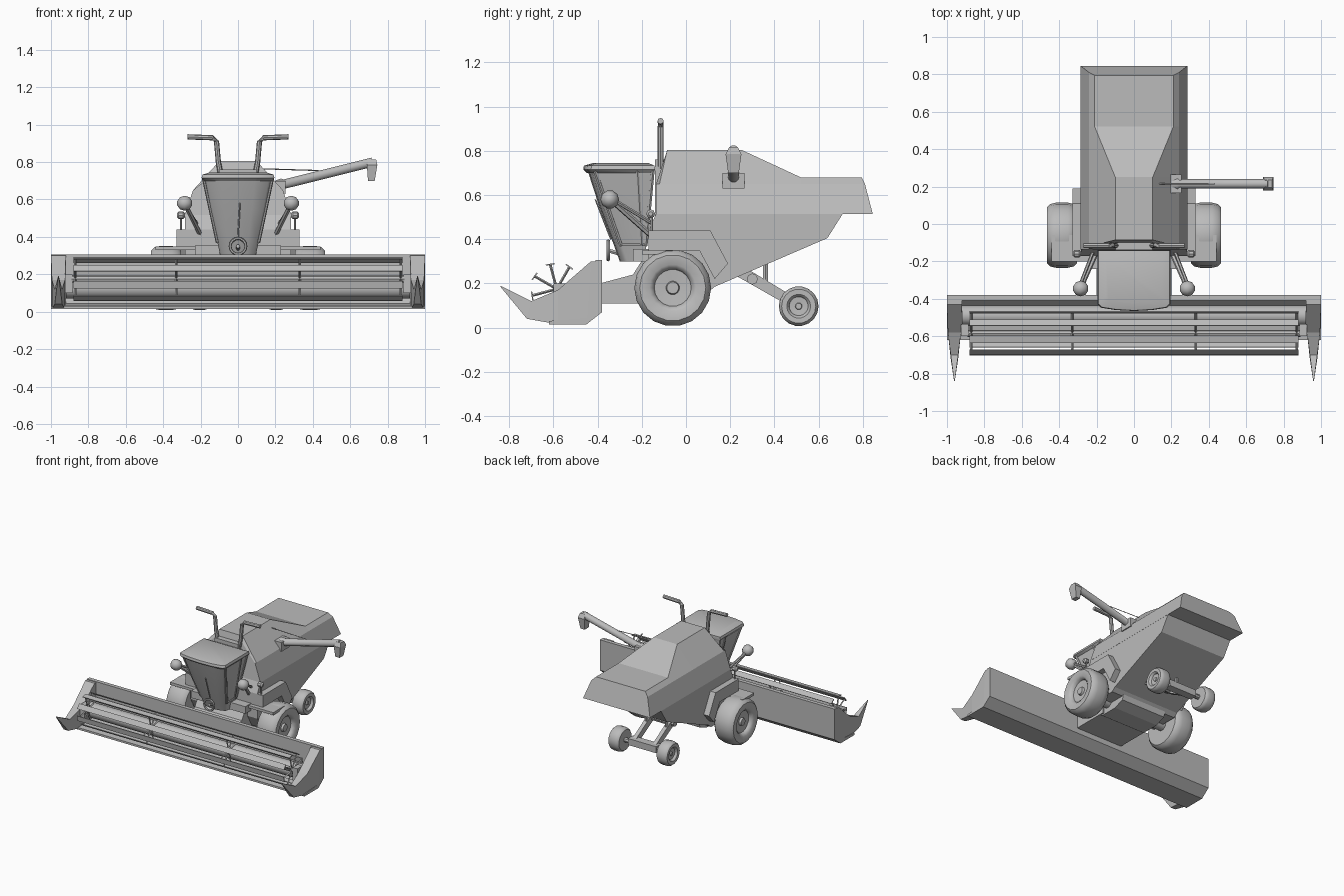
import bpy, bmesh, math
from mathutils import Vector

if "Cube" in bpy.data.objects:
    bpy.data.objects.remove(bpy.data.objects["Cube"])

grey = bpy.data.materials.new("machine grey")
grey.diffuse_color = (0.5, 0.5, 0.5, 1)
grey.use_nodes = True
grey.node_tree.nodes["Principled BSDF"].inputs["Base Color"].default_value = grey.diffuse_color


def make(name, verts, faces, smooth=False):
    me = bpy.data.meshes.new(name)
    me.from_pydata([tuple(v) for v in verts], [], faces)
    bm = bmesh.new()
    bm.from_mesh(me)
    bmesh.ops.remove_doubles(bm, verts=bm.verts, dist=1e-5)
    bmesh.ops.recalc_face_normals(bm, faces=bm.faces)
    bm.to_mesh(me)
    bm.free()
    me.materials.append(grey)
    ob = bpy.data.objects.new(name, me)
    bpy.context.collection.objects.link(ob)
    if smooth:
        bpy.ops.object.select_all(action='DESELECT')
        ob.select_set(True)
        bpy.context.view_layer.objects.active = ob
        bpy.ops.object.shade_smooth_by_angle(angle=math.radians(40))
    return ob


def loft(name, rings, smooth=False, caps=True, closed=False):
    """Skin a list of equal-length point rings."""
    n, m = len(rings[0]), len(rings)
    verts = [p for r in rings for p in r]
    faces = [(i * n + j, i * n + (j + 1) % n, (i + 1) % m * n + (j + 1) % n, (i + 1) % m * n + j)
             for i in range(m if closed else m - 1) for j in range(n)]
    if caps and not closed:
        faces += [tuple(range(n)), tuple(range((m - 1) * n, m * n))]
    return make(name, verts, faces, smooth)


def slab(name, profile, x0, x1):
    """Extrude a (y, z) profile along x."""
    return loft(name, [[(x, y, z) for y, z in profile] for x in (x0, x1)])


def box(name, x0, x1, y0, y1, z0, z1):
    return slab(name, [(y0, z0), (y1, z0), (y1, z1), (y0, z1)], x0, x1)


def tube(name, path, radii, sides=8):
    """Sweep a circle along a path of points."""
    pts = [Vector(p) for p in path]
    if not isinstance(radii, (list, tuple)):
        radii = [radii] * len(pts)
    rings = []
    for i, p in enumerate(pts):
        d = (pts[min(i + 1, len(pts) - 1)] - pts[max(i - 1, 0)]).normalized()
        up = Vector((0, 0, 1)) if abs(d.z) < 0.8 else Vector((0, 1, 0))
        u = d.cross(up).normalized()
        w = d.cross(u)
        rings.append([p + radii[i] * (u * math.cos(a) + w * math.sin(a))
                      for a in (2 * math.pi * k / sides for k in range(sides))])
    return loft(name, rings, sides > 4)


def lathe(name, profile, cx, cy, cz, seg=18):
    """Revolve an (x, radius) profile about an axis along x."""
    return loft(name, [[(cx + x, cy + r * math.cos(a), cz + r * math.sin(a))
                        for a in (2 * math.pi * k / seg for k in range(seg))]
                       for x, r in profile], True)


def wheel(name, s, cx, cy, cz, r, w, hub):
    prof = [(-w, hub), (-w, r * .86), (-w * .78, r * .96), (-w * .4, r), (w * .4, r), (w * .78, r * .96),
            (w, r * .86), (w * .98, hub * 1.2), (w * .8, hub), (w * .6, hub * .95), (w * .55, hub * .35),
            (w * .75, hub * .3)]
    lathe(name, [(x * s, q) for x, q in prof], s * cx, cy, cz)


# --- Grain tank and rear hood: half sections (x, y, z) from sill to roof
def hood_ring(y_low, y_mid, y_top, xt, zt):
    half = [(.285, y_low, .515), (.24, y_mid, .65), (xt, y_top, zt)]
    return half + [(-x, y, z) for x, y, z in reversed(half)]


loft("rear_hood", [hood_ring(-.135, -.135, -.095, .10, .76), hood_ring(-.12, -.12, -.085, .10, .805),
                   hood_ring(.25, .25, .25, .10, .805), hood_ring(.52, .52, .52, .21, .68),
                   hood_ring(.845, .81, .795, .21, .68)])
# --- Lower hull with sloping belly
slab("lower_hull", [(-.135, .516), (-.17, .44), (-.17, .25), (-.12, .16), (.10, .16), (.13, .185),
                    (.64, .405), (.71, .516)], -.284, .284)
slab("belly_drum", [(-.2, .2), (-.17, .13), (-.12, .1), (.02, .1), (.1, .13), (.12, .2)], -.19, .19)
slab("tank_front", [(-.14, .44), (-.14, .76), (-.10, .76), (-.10, .44)], -.10, .10)

# --- Feeder throat between header and body
slab("feeder_house", [(-.39, .11), (-.39, .20), (-.24, .24), (-.17, .35), (-.1, .35), (-.1, .11)], -.20, .20)
box("cab_platform", -.23, .23, -.24, -.14, .30, .355)
tube("front_axle", [(-.38, -.06, .18), (.38, -.06, .18)], .045, 10)

for s, side in ((1, "right"), (-1, "left")):
    # --- Wheels and wheel covers
    wheel(side + "_front_wheel", s, .385, -.06, .18, .174, .08, .088)
    wheel(side + "_rear_wheel", s, .205, .51, .097, .09, .045, .045)
    slab(side + "_wheel_cover", [(-.17, .35), (-.17, .44), (.11, .44), (.19, .29), (.13, .22), (.06, .35)],
         s * .28, s * .33)
    box(side + "_step", s * .20, s * .44, -.2, -.06, .33, .35)
    # --- Rear axle struts
    slab(side + "_rear_strut", [(.20, .25), (.27, .27), (.52, .12), (.49, .085)], s * .07, s * .10)
    tube(side + "_rear_post", [(s * .085, .36, .18), (s * .085, .36, .32)], .012, 6)
    # --- Exhaust pipe
    tube(side + "_exhaust", [(s * .09, -.115, .72), (s * .105, -.115, .80), (s * .115, -.115, .91),
                             (s * .135, -.115, .93), (s * .27, -.115, .935)], .014)
    # --- Side lamp on twin arms, and small marker lamp
    tube(side + "_lamp_arm", [(s * .20, -.15, .41), (s * .28, -.33, .57)], .013, 6)
    tube(side + "_lamp_brace", [(s * .22, -.15, .47), (s * .29, -.33, .58)], .009, 6)
    lathe(side + "_lamp", [(-.04, .012), (-.025, .034), (0, .042), (.025, .034), (.04, .012)],
          s * .285, -.345, .58, 10)
    tube(side + "_marker_post", [(s * .305, -.155, .44), (s * .305, -.155, .50)], .006, 6)
    lathe(side + "_marker_lamp", [(-.022, .01), (-.012, .02), (.012, .02), (.022, .01)], s * .305, -.16, .515, 8)

    # --- Header end: solid panel that narrows into a pointed divider
    prof_top = [(-.40, .30), (-.43, .30), (-.58, .17), (-.70, .12), (-.84, .19)]
    prof_low = [(-.40, .07), (-.45, .015), (-.58, .015), (-.72, .04), (-.84, .185)]
    widths = [(.92, 1), (.92, 1), (.925, .995), (.94, .98), (.958, .962)]
    loft(side + "_crop_divider", [[(s * a, *t), (s * b, *t), (s * b, *l), (s * a, *l)]
                                  for t, l, (a, b) in zip(prof_top, prof_low, widths)])
    box(side + "_reel_mount", s * .885, s * .925, -.60, -.535, .10, .20)
    # --- Reel end spokes
    for x in (.87, .33):
        for k in range(8):
            a = math.radians(15 + 45 * k)
            tube(side + "_reel_spoke", [(s * x, -.585, .175),
                 (s * x, -.585 + .115 * math.cos(a), .175 + .115 * math.sin(a))], .006, 4)

# --- Header trough: back wall and floor
slab("header_trough", [(-.38, .305), (-.41, .305), (-.41, .09), (-.45, .045), (-.62, .03), (-.62, .015),
                       (-.45, .015), (-.38, .07)], -1, 1)
tube("header_auger", [(-.92, -.49, .125), (.92, -.49, .125)], .055, 12)
# --- Reel shaft and bats
tube("reel_shaft", [(-.89, -.585, .175), (.89, -.585, .175)], .018, 8)
for k in range(8):
    a = math.radians(15 + 45 * k)
    prof = [(-.585 + r * math.cos(a + d), .175 + r * math.sin(a + d))
            for r, d in ((.118, -.17), (.122, .17), (.116, .17), (.112, -.17))]
    slab("reel_bat", prof, -.88, .88)


# --- Cab: tapering shell with bowed windscreen
def cab_ring(w, front, back, z, bow=.025):
    half = [(w, back), (w, front + bow + .01), (w * .9, front + bow * .7), (w * .5, front + bow * .2)]
    pts = half + [(0, front)] + [(-x, y) for x, y in reversed(half)]
    return [(x, y, z) for x, y in pts]


loft("cab_shell", [cab_ring(.095, -.30, -.19, .30), cab_ring(.11, -.325, -.18, .37),
                   cab_ring(.148, -.39, -.165, .54), cab_ring(.182, -.445, -.148, .71)], True)
loft("cab_roof", [cab_ring(.182, -.45, -.145, .70), cab_ring(.195, -.465, -.14, .715),
                  cab_ring(.19, -.462, -.142, .733), cab_ring(.15, -.42, -.17, .745)], True)
# --- Window frames
for s in (1, -1):
    tube("corner_pillar", [(s * .110, -.294, .37), (s * .183, -.412, .71)], .009, 6)
    tube("door_pillar", [(s * .110, -.20, .37), (s * .183, -.22, .71)], .008, 6)
    tube("rear_pillar", [(s * .110, -.182, .37), (s * .183, -.15, .71)], .009, 6)
    tube("window_sill", [(s * .111, -.30, .375), (s * .111, -.18, .375)], .007, 6)
tube("wiper", [(.0, -.34, .40), (.01, -.41, .58)], .004, 6)

# --- Front ring below the windscreen
rings = []
for k in range(16):
    a = 2 * math.pi * k / 16
    rings.append([((.042 + .008 * math.cos(b)) * math.cos(a), -.352 + .008 * math.sin(b),
                   .35 + (.042 + .008 * math.cos(b)) * math.sin(a))
                  for b in (2 * math.pi * j / 6 for j in range(6))])
loft("front_ring", rings, True, closed=True)
tube("front_ring_stem", [(0, -.352, .35), (0, -.29, .33)], .01, 6)

# --- Rear axle
tube("rear_axle", [(-.2, .51, .1), (.2, .51, .1)], .018, 8)
box("rear_axle_beam", -.12, .12, .475, .535, .08, .13)
tube("rear_pivot", [(-.12, .30, .22), (.12, .30, .22)], .025, 8)

# --- Unloading pipe with base and spout
box("unloader_base", .19, .255, .165, .265, .63, .70)
tube("unloader_pipe", [(.21, .215, .67), (.24, .215, .68), (.25, .215, .683), (.72, .215, .80)],
     [.035, .035, .026, .026], 10)
loft("unloader_spout", [[(cx + dx, .215 + dy, z) for dx, dy in ((-h, -d), (h, -d), (h, d), (-h, d))]
                        for cx, h, d, z in ((.72, .018, .02, .815), (.717, .028, .036, .785),
                                            (.713, .018, .024, .70))])
tube("support_cable", [(.10, .215, .765), (.43, .215, .755)], .003, 4)
